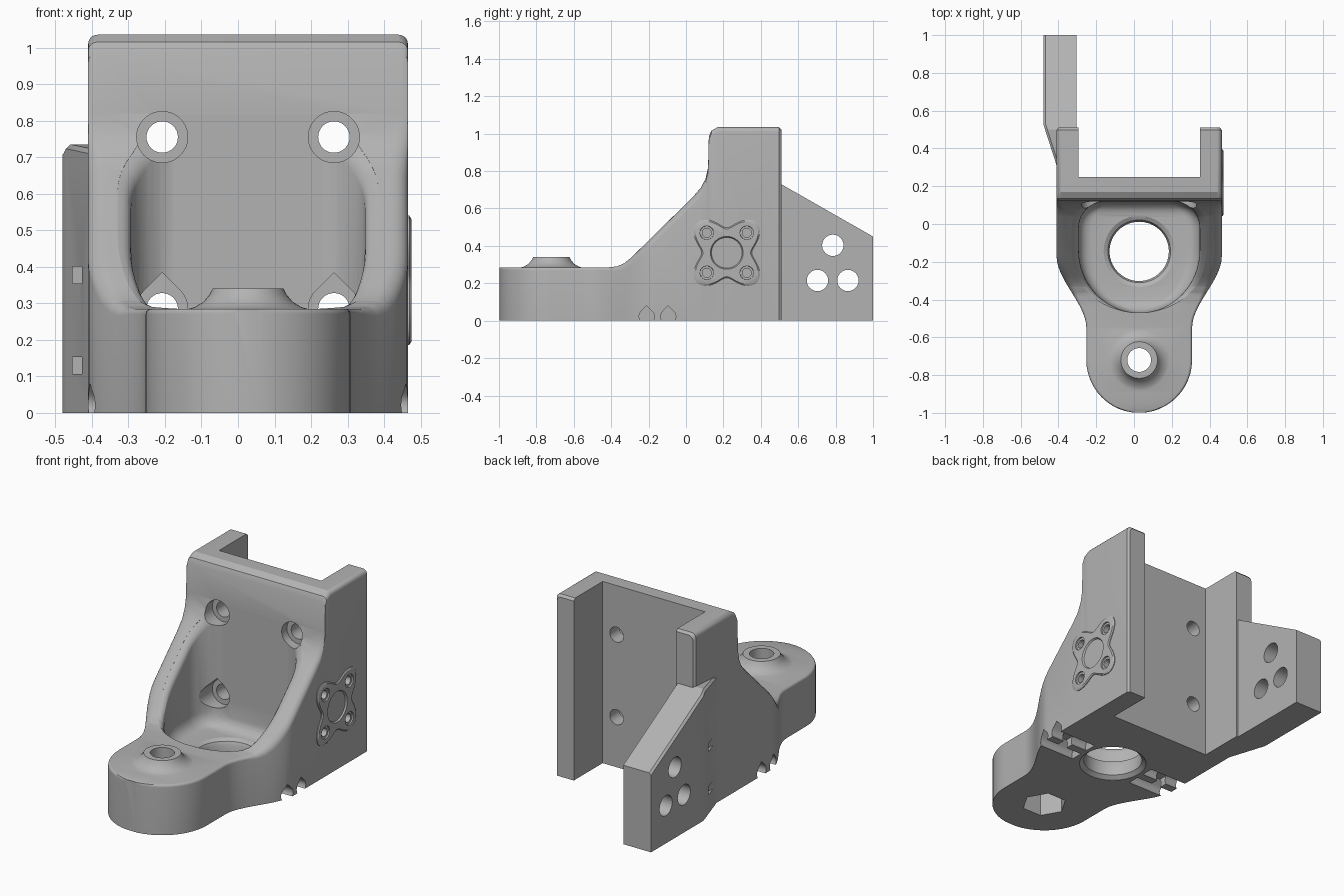
import bpy, bmesh, math
from math import sin, cos, pi, sqrt, radians

if "Cube" in bpy.data.objects:
    bpy.data.objects.remove(bpy.data.objects["Cube"], do_unlink=True)

CX = 0.0275                      # symmetry plane of the main body
grey = bpy.data.materials.new("plain grey")
grey.use_nodes = True
grey.diffuse_color = (0.45, 0.45, 0.45, 1)
grey.node_tree.nodes["Principled BSDF"].inputs["Base Color"].default_value = (0.45, 0.45, 0.45, 1)


def skin(name, rings):
    """Closed solid through a row of rings with equal point counts."""
    bm = bmesh.new()
    rows = [[bm.verts.new(p) for p in ring] for ring in rings]
    n = len(rows[0])
    for a, b in zip(rows, rows[1:]):
        for i in range(n):
            j = (i + 1) % n
            bm.faces.new((a[i], a[j], b[j], b[i]))
    bm.faces.new(rows[0])
    bm.faces.new(rows[-1][::-1])
    bmesh.ops.recalc_face_normals(bm, faces=bm.faces[:])
    mesh = bpy.data.meshes.new(name)
    bm.to_mesh(mesh)
    bm.free()
    mesh.materials.append(grey)
    obj = bpy.data.objects.new(name, mesh)
    bpy.context.collection.objects.link(obj)
    return obj


def turned(name, centre, axis, profile, n=40, shape=lambda t: 1, turn=0):
    """Solid around an axis; profile holds (radius, offset) pairs."""
    x, y, z = centre
    rings = []
    for r, o in profile:
        ring = []
        for i in range(n):
            t = 2 * pi * i / n + turn
            u, v = r * shape(t) * cos(t), r * shape(t) * sin(t)
            ring.append({"X": (x + o, y + u, z + v),
                         "Y": (x + u, y + o, z + v),
                         "Z": (x + u, y + v, z + o)}[axis])
        rings.append(ring)
    return skin(name, rings)


def box(name, x0, x1, y0, y1, z0, z1):
    return skin(name, [[(x0, y, z0), (x1, y, z0), (x1, y, z1), (x0, y, z1)] for y in (y0, y1)])


def combine(target, tool, op="DIFFERENCE", keep=False):
    mod = target.modifiers.new("shape", "BOOLEAN")
    mod.operation, mod.solver, mod.object = op, "EXACT", tool
    bpy.context.view_layer.objects.active = target
    bpy.ops.object.modifier_apply(modifier=mod.name)
    if not keep:
        bpy.data.objects.remove(tool, do_unlink=True)


def lerp(points, y):
    for (a, u), (b, v) in zip(points, points[1:]):
        if y <= b:
            return u + (v - u) * max(0, (y - a) / (b - a))
    return points[-1][1]


def teardrop(t):
    d = abs(t - pi / 2)
    return 1 / cos(d - pi / 4) if d < pi / 4 else 1


# Side silhouette (y, height) and edge rounding (y, radius)
HEIGHT = [(-1, .285), (-.42, .285), (-.37, .29), (-.33, .307), (-.29, .34), (.04, .665),
          (.08, .712), (.105, .76), (.118, .82), (.122, .985), (.135, 1.015), (.17, 1.035),
          (.497, 1.035), (.51, 1.022)]
ROUND = [(-.42, .015), (-.28, .045), (.08, .045), (.122, .025), (.51, .025)]


def half_width(y):
    if y < -.72:
        return sqrt(max(0, .28 ** 2 - (y + .72) ** 2))
    s = min(1, max(0, (y + .55) / .38))
    return .28 + .1575 * s * s * (3 - 2 * s) - (.01 if y > .5 else 0)


def tidy(values):
    out = []
    for v in sorted(values):
        if not out or v - out[-1] > .0008:
            out.append(v)
    return out


def mirrored(y, left):
    pts = left + [(-x, z) for x, z in reversed(left)]
    return [(CX + x, y, z) for x, z in pts]


# Main body: rounded-top sections along y
def body_section(y):
    w, h = half_width(y), lerp(HEIGHT, y)
    r = min(lerp(ROUND, y), w * .7)
    arc = [radians(a) for a in (0, 18, 36, 54, 72, 90)]
    return mirrored(y, [(-w, 0)] + [(-w + r - r * cos(t), h - r + r * sin(t)) for t in arc])


stations = [-.72 - .28 * cos(radians(7.5 * i)) for i in range(1, 13)]
stations += [-.55 + .38 * i / 14 for i in range(15)] + [y for y, _ in HEIGHT[1:]]
body = skin("main_body", [body_section(y) for y in tidy(stations)])

# Collar on the arm
combine(body, turned("collar", (CX, -.72, 0), "Z",
                     [(.15, .2), (.168, .283), (.145, .29), (.122, .304), (.106, .323), (.097, .34)], 48), "UNION")


# Front pocket: rounded floor, flared rim
def pocket_section(y):
    if y < -.14:
        c = .32 * sqrt(1 - ((y + .14) / .33) ** 2)
    else:
        c = .18 + .14 * sqrt(1 - (max(0, y + .02) / .14) ** 2)
    h, e = lerp(HEIGHT, y), .045 * min(1, c / .25)
    d = min(.07, y + .47, .12 - y)
    f, r = .19 - sqrt(.07 ** 2 - (.07 - d) ** 2), min(.07, c * .8)
    flare = [radians(a) for a in (80, 60, 40, 20, 0)]
    fillet = [radians(a) for a in (0, 22, 45, 67, 90)]
    left = [(-c - e + e * cos(flare[0]), 1.3)]
    left += [(-c - e + e * cos(t), h - e + e * sin(t)) for t in flare]
    left += [(-c + r - r * cos(t), f + r - r * sin(t)) for t in fillet]
    return mirrored(y, left)


stations = [-.14 - .33 * cos(radians(6 * i)) for i in range(1, 16)]
stations += [-.02 + .14 * sin(radians(8 * i)) for i in range(11)] + [.1185]
stations += [y for y, _ in HEIGHT if -.46 < y < .11]
combine(body, skin("pocket", [pocket_section(y) for y in tidy(stations) if y < .119]))

# Rear channel
combine(body, box("channel", -.295, .35, .25, .6, -.1, 1.2))

# Vertical bores and the nut recess
combine(body, turned("main_bore", (CX, -.145, 0), "Z",
                     [(.18, -.02), (.18, .001), (.157, .02), (.157, .09), (.166, .108), (.19, .121), (.19, .14)], 56))
combine(body, turned("arm_bore", (CX, -.72, 0), "Z", [(.063, -.1), (.063, .5)]))
combine(body, turned("nut_recess", (CX, -.72, 0), "Z", [(.12, -.1), (.12, .13)], 6))

# Mounting screws with counterbores
for x in (-.235, .235):
    for z, shape in ((.755, lambda t: 1), (.285, teardrop)):
        combine(body, turned("counterbore", (CX + x, 0, z), "Y", [(.07, -.03), (.07, .165)], 40, shape))
        combine(body, turned("screw_hole", (CX + x, 0, z), "Y", [(.043, .1), (.043, .4)], 32))

# Tie grooves under both sides, joined by a short link
for side in (-1, 1):
    for y in (-.21, -.095):
        combine(body, turned("groove", (CX + side * .33, y, .022), "X", [(.041, -.13), (.041, .13)], 24, teardrop))
    x = CX + side * .33
    combine(body, box("link", x - .03, x + .03, -.2, -.1, -.05, .05))

# Side emblem plate with four lobes
EY, EZ = .218, .363
lobed = lambda t: .18 - .046 * cos(4 * t)
plate = turned("side_plate", (.465, EY, EZ), "X", [(1, -.01), (1, .004), (.95, .0095)], 96, lobed)
combine(plate, turned("centre_recess", (.465, EY, EZ), "X", [(.082, .001), (.095, .02)]))
for u in (-.107, .107):
    for v in (-.107, .107):
        tool = turned("lobe_hole", (.465, EY + u, EZ + v), "X",
                      [(.024, -.03), (.024, .001), (.036, .0015), (.038, .02)], 24)
        combine(plate, tool, keep=True)
        combine(body, tool)

# Rear wing on the right side
wing = skin("rear_wing", [[(a, y, 0), (b, y, 0), (b, y, h), (a + .012, y, h), (a, y, h - .012)]
                          for y, a, b, h in ((.28, -.4, -.32, .72), (.5, -.471, -.305, .735),
                                             (.53, -.48, -.305, .718), (1, -.48, -.305, .45))])
for y, z in ((.785, .403), (.703, .215), (.866, .215)):
    combine(wing, turned("wing_hole", (-.4, y, z), "X", [(.057, -.2), (.057, .2)]))
for z in (.13, .377):
    combine(wing, box("wing_slot", -.453, -.427, .2, .62, z - .023, z + .023))

# Smooth shading with sharp creases
for obj in (body, plate, wing):
    bpy.ops.object.select_all(action="DESELECT")
    obj.select_set(True)
    bpy.context.view_layer.objects.active = obj
    bpy.ops.object.shade_smooth_by_angle(angle=radians(28))
